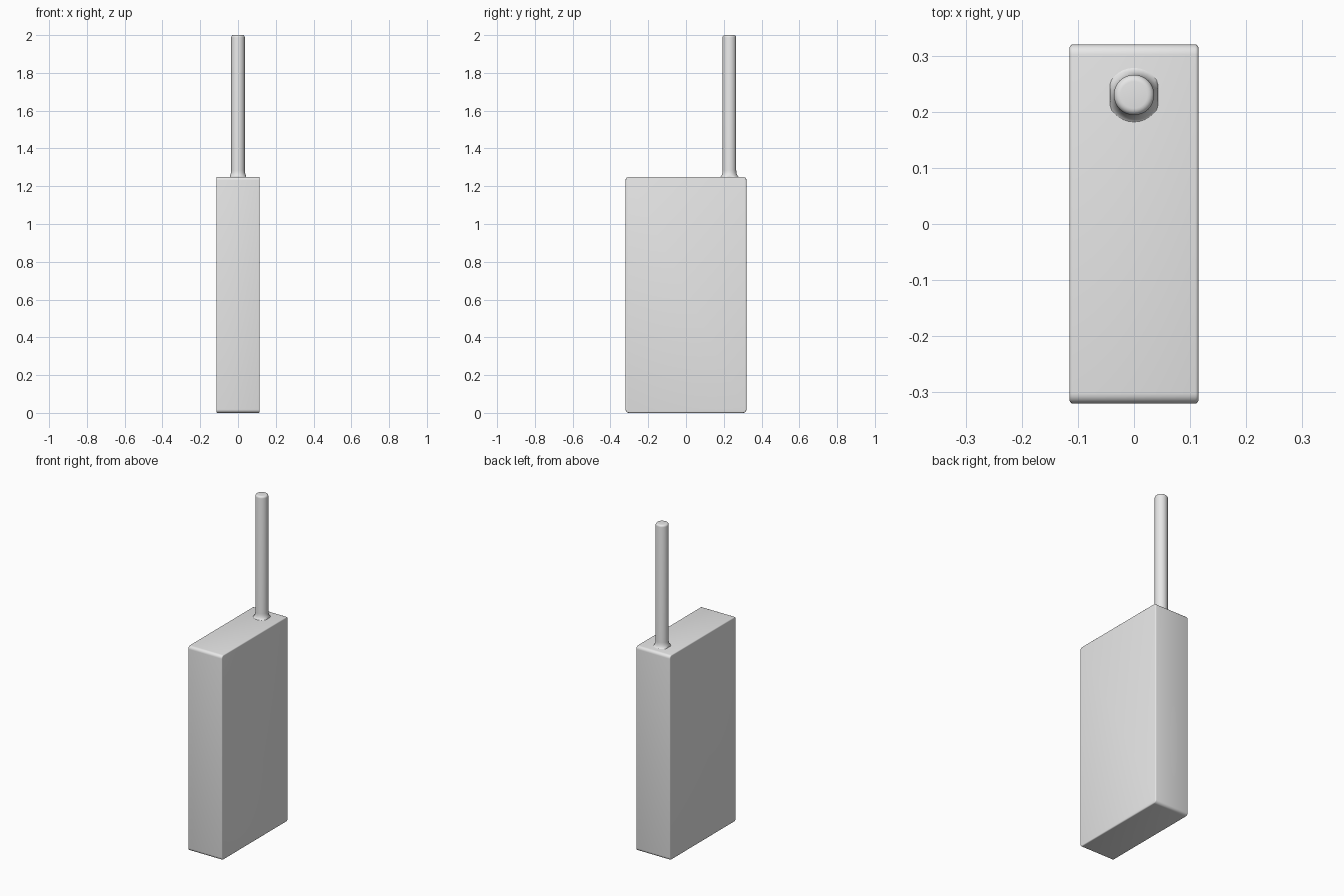
import bpy, bmesh, math

old = bpy.data.objects.get("Cube")
if old:
    bpy.data.objects.remove(old, do_unlink=True)

grey = bpy.data.materials.new("light_grey")
grey.use_nodes = True
grey.diffuse_color = (0.8, 0.8, 0.8, 1)
grey.node_tree.nodes["Principled BSDF"].inputs["Base Color"].default_value = (0.8, 0.8, 0.8, 1)


def loft(name, rings):
    """Skin a list of closed point rings and cap both ends."""
    bm = bmesh.new()
    loops = [[bm.verts.new(p) for p in ring] for ring in rings]
    n = len(loops[0])
    for a, b in zip(loops, loops[1:]):
        for i in range(n):
            j = (i + 1) % n
            bm.faces.new((a[i], a[j], b[j], b[i]))
    bm.faces.new(loops[0][::-1])
    bm.faces.new(loops[-1])
    bmesh.ops.recalc_face_normals(bm, faces=bm.faces)
    mesh = bpy.data.meshes.new(name)
    bm.to_mesh(mesh)
    bm.free()
    mesh.materials.append(grey)
    obj = bpy.data.objects.new(name, mesh)
    bpy.context.collection.objects.link(obj)
    bpy.ops.object.select_all(action='DESELECT')
    obj.select_set(True)
    bpy.context.view_layer.objects.active = obj
    bpy.ops.object.shade_smooth_by_angle(angle=math.radians(40))
    return obj


# Body: rounded side profile lofted across the width, with softened rims
HALF_X, HALF_Y, HEIGHT = 0.115, 0.32, 1.25
CORNER, RIM, SEG = 0.018, 0.006, 5


def side_profile(x, inset):
    r = CORNER - inset
    pts = []
    for k, (sy, sz) in enumerate([(1, 1), (-1, 1), (-1, -1), (1, -1)]):
        cy = sy * (HALF_Y - CORNER)
        cz = HEIGHT / 2 + sz * (HEIGHT / 2 - CORNER)
        for i in range(SEG + 1):
            a = math.pi / 2 * (k + i / SEG)
            pts.append((x, cy + r * math.cos(a), cz + r * math.sin(a)))
    return pts


arc = [math.pi / 2 * i / 3 for i in range(4)]
half = [(HALF_X - RIM * (1 - math.cos(a)), RIM * (1 - math.sin(a))) for a in arc]
sections = [(-x, d) for x, d in half] + [(x, d) for x, d in reversed(half)]
loft("body", [side_profile(x, d) for x, d in sections])

# Antenna: round rod with a flared foot, flattened on the sides, and a rounded tip
ROD, TIP, FLARE, SIDES = 0.036, 0.012, 0.018, 32
steps = [math.pi / 2 * i / 5 for i in range(6)]
outline = [(ROD + FLARE * (1 - math.sin(a)), HEIGHT - 0.002 + 0.036 * (1 - math.cos(a))) for a in steps]
outline += [(ROD - TIP * (1 - math.cos(a)), 2 - TIP * (1 - math.sin(a))) for a in steps]


def rod_ring(r, z):
    ring = []
    for i in range(SIDES):
        a = math.tau * i / SIDES
        x = max(-0.043, min(0.043, r * math.cos(a)))
        ring.append((x, 0.23 + r * math.sin(a), z))
    return ring


loft("antenna", [rod_ring(r, z) for r, z in outline])
